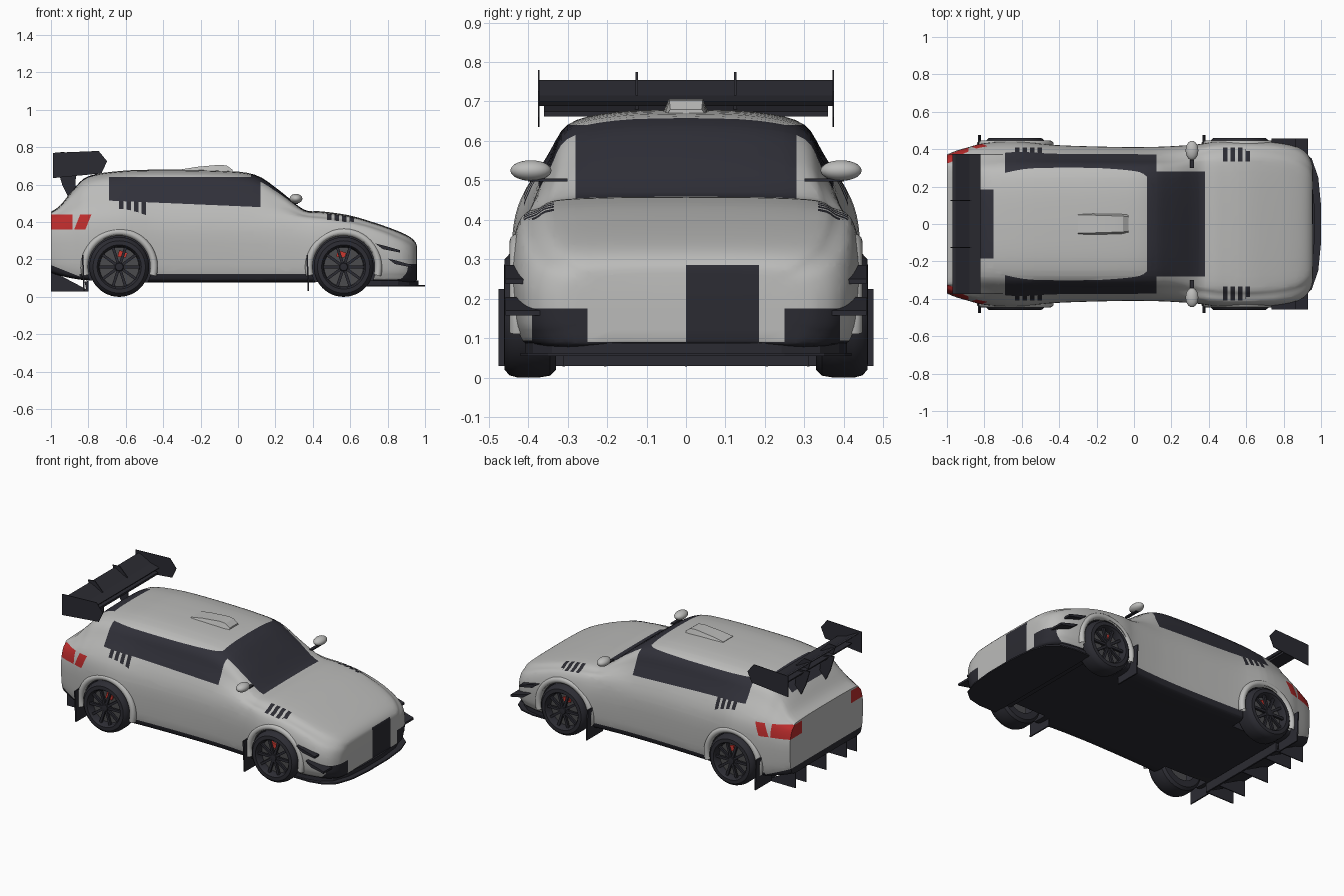
import bpy, bmesh
from math import pi, cos, sin, radians
from mathutils import Vector, Matrix

if "Cube" in bpy.data.objects:
    bpy.data.objects.remove(bpy.data.objects["Cube"])


def material(name, r, g, b):
    m = bpy.data.materials.new(name)
    m.use_nodes = True
    m.diffuse_color = (r, g, b, 1)
    m.node_tree.nodes["Principled BSDF"].inputs["Base Color"].default_value = (r, g, b, 1)
    return m


PAINT = material("silver_paint", .5, .5, .49)
TRIM = material("black_trim", .024, .024, .032)
GLASS = material("dark_glass", .03, .03, .041)
LIGHT = material("red_light", .5, .025, .025)
TYRE = material("tyre_rubber", .026, .026, .034)
DISC = material("brake_disc", .07, .07, .075)
CALIPER = material("caliper_red", .6, .04, .03)


def finish(name, bm, mats, angle=35):
    bmesh.ops.recalc_face_normals(bm, faces=bm.faces)
    me = bpy.data.meshes.new(name)
    bm.to_mesh(me)
    bm.free()
    for m in mats:
        me.materials.append(m)
    ob = bpy.data.objects.new(name, me)
    bpy.context.collection.objects.link(ob)
    bpy.ops.object.select_all(action='DESELECT')
    ob.select_set(True)
    bpy.context.view_layer.objects.active = ob
    if angle:
        bpy.ops.object.shade_smooth_by_angle(angle=radians(angle))
    return ob


def prism(name, pts, lo, hi, mat, axis="y"):
    """Extrude an outline: (x, z) along y, or (x, y) along z."""
    bm = bmesh.new()
    put = (lambda p, h: (p[0], h, p[1])) if axis == "y" else (lambda p, h: (p[0], p[1], h))
    rings = [[bm.verts.new(put(p, h)) for p in pts] for h in (lo, hi)]
    bm.faces.new(rings[0])
    bm.faces.new(rings[1])
    n = len(pts)
    for i in range(n):
        j = (i + 1) % n
        bm.faces.new((rings[0][i], rings[0][j], rings[1][j], rings[1][i]))
    return finish(name, bm, [mat], 0)


def lathe(name, prof, centre, side, mat, start=0, sweep=2 * pi, steps=48):
    """Spin a (radius, offset) profile about the y axis."""
    bm = bmesh.new()
    c = Vector(centre)
    vs = [bm.verts.new(c + Vector((r * cos(start), side * o, r * sin(start)))) for r, o in prof]
    es = [bm.edges.new(p) for p in zip(vs, vs[1:])]
    bmesh.ops.spin(bm, geom=vs + es, cent=c, axis=(0, -1, 0), angle=sweep, steps=steps)
    bmesh.ops.remove_doubles(bm, verts=bm.verts, dist=.0003)
    return finish(name, bm, [mat])


def smooth_path(pts, n):
    """Points on a spline through rows of numbers, first column as parameter if uniform."""
    out = []
    for i in range(len(pts) - 1):
        p = [pts[max(0, min(len(pts) - 1, i + k))] for k in (-1, 0, 1, 2)]
        for s in range(n):
            t = s / n
            out.append([b + .5 * t * (c - a + t * (2 * a - 5 * b + 4 * c - d + t * (3 * (b - c) + d - a)))
                        for a, b, c, d in zip(*p)])
    return out + [list(pts[-1])]


# Body stations: x, half width, bottom, shoulder height, roof half width, top
STATIONS = [
    (-1, .37, .13, .41, .31, .455), (-.95, .39, .115, .42, .30, .49), (-.88, .41, .10, .44, .28, .575),
    (-.8, .43, .09, .45, .285, .645), (-.63, .44, .08, .455, .295, .673), (-.42, .42, .08, .45, .30, .68),
    (-.1, .41, .08, .45, .30, .675), (.09, .41, .08, .44, .30, .653), (.22, .415, .08, .43, .30, .57),
    (.35, .425, .08, .415, .32, .468), (.45, .44, .08, .405, .33, .457), (.6, .442, .08, .385, .34, .435),
    (.75, .435, .08, .345, .33, .39), (.86, .415, .08, .30, .31, .35), (.92, .38, .08, .27, .28, .32),
    (.95, .33, .085, .245, .25, .29), (.957, .28, .095, .22, .2, .265)]


def section(w, b, s, r, t):
    h = t - s
    ctrl = [(0, b), (.5 * w, b), (.88 * w, b), (.97 * w, b + .035), (w, b + .4 * (s - b)),
            (w, b + .75 * (s - b)), (.95 * w, s), (.49 * w + .48 * r, s + .45 * h),
            (r, s + .83 * h), (.6 * r, s + .97 * h), (0, t)]
    half = smooth_path(ctrl, 4)
    return half + [(-y, z) for y, z in half[-2:0:-1]]


bm = bmesh.new()
rings = [[bm.verts.new((x, y, z)) for y, z in section(*rest)] for x, *rest in smooth_path(STATIONS, 4)]
for a, b in zip(rings, rings[1:]):
    for i in range(len(a)):
        j = (i + 1) % len(a)
        bm.faces.new((a[i], a[j], b[j], b[i]))
bm.faces.new(rings[0])
bm.faces.new(rings[-1])
body = finish("body", bm, [PAINT, TRIM, GLASS, LIGHT], 0)

# Wheel wells
WHEELS = [(x, s) for x in (-.635, .565) for s in (-1, 1)]
bm = bmesh.new()
for x, s in WHEELS:
    place = Matrix.Translation((x, s * .45, .16)) @ Matrix.Rotation(pi / 2, 4, 'X')
    bmesh.ops.create_cone(bm, cap_ends=True, segments=48, radius1=.172, radius2=.172, depth=.3, matrix=place)
for f in bm.faces:
    f.material_index = 1
cutter = finish("well_cutter", bm, [PAINT, TRIM], 0)
cutter.hide_render = True
mod = body.modifiers.new("wells", 'BOOLEAN')
mod.object = cutter
mod.operation = 'DIFFERENCE'
mod.solver = 'EXACT'
bpy.context.view_layer.objects.active = body
bpy.ops.object.modifier_apply(modifier=mod.name)
bpy.data.objects.remove(cutter)

# Cut glass, lamp, vent and trim outlines into the body, then colour them by region
SLOTS = [x0 + .04 * i for x0 in (-.635, .475) for i in range(4)]
SLOT = .024
X, Z = (1, 0, 0), (0, 0, 1)
cuts = [((x + d, 0, 0), X) for x in SLOTS for d in (0, SLOT)]
cuts += [((x, 0, 0), X) for x in (-.69, .12, .07, .38, -.885, -.75, -.98)]
cuts += [((0, y * s, 0), (0, 1, 0)) for y in (.28, .335, .41, .25, .185, .39) for s in (-1, 1)]
cuts += [((0, 0, z), Z) for z in (.64, .36, .44, .285, .09, .175, .122)]
cuts += [((0, 0, .485), (.043, 0, 1)), ((-1, 0, .17), (.4, 0, 1)), ((0, 0, 0), (0, 1, 0))]
cuts += [((x, 0, .4), (1, 0, -.4)) for x in (-.86, -.80)]


def region(c, n):
    x, y, z = c
    ay = abs(y)
    if n.z < -.6 or (z < .122 and -.85 < x < .42) or z < .17 - .4 * (x + 1):
        return 1
    if x > .85 and ((0 < y < .185 and .09 < z < .285) or (.25 < ay < .39 and z < .175) or z < .09):
        return 1
    if -.69 < x < .12 and .485 - .043 * x < z < .64 and ay > .25:
        return 2
    if (.07 < x < .38 and ay < .28 and z > .44) or (-.885 < x < -.75 and ay < .185 and z > .5):
        return 2
    if z > .4 and .335 < ay < .41 and any(s < x < s + SLOT for s in SLOTS):
        return 1
    if .36 < z < .44 and ay > .25 and (x < -.885 or -.86 < x - .4 * (z - .4) < -.80):
        return 3
    return 0


bm = bmesh.new()
bm.from_mesh(body.data)
for co, no in cuts:
    bmesh.ops.bisect_plane(bm, geom=bm.verts[:] + bm.edges[:] + bm.faces[:], dist=1e-5,
                           plane_co=co, plane_no=no)
for f in bm.faces:
    if f.material_index == 0:
        f.material_index = region(f.calc_center_median(), f.normal)
bm.to_mesh(body.data)
bm.free()
bpy.ops.object.select_all(action='DESELECT')
body.select_set(True)
bpy.ops.object.shade_smooth_by_angle(angle=radians(40))

# Wheels with flared arches
for x, s in WHEELS:
    tag = ("front" if x > 0 else "rear") + ("_left" if s > 0 else "_right")
    c = (x, s * .395, .16)
    lathe(tag + "_tyre", [(.1, -.065), (.14, -.065), (.155, -.05), (.16, -.02), (.16, .03), (.154, .052),
                          (.14, .065), (.118, .066), (.11, .055), (.105, .02)], c, s, TYRE)
    lathe(tag + "_brake_disc", [(0, .02), (.107, .02)], c, s, DISC)
    lathe(tag + "_hub", [(0, .058), (.02, .056), (.026, .045), (.026, .02)], c, s, TRIM, steps=20)
    bm = bmesh.new()
    for i in range(10):
        m = (Matrix.Translation((x, s * .439, .16)) @ Matrix.Rotation(i * pi / 5, 4, 'Y')
             @ Matrix.Translation((.063, 0, 0)) @ Matrix.Diagonal((.092, .014, .015, 1)))
        bmesh.ops.create_cube(bm, size=1, matrix=m)
    finish(tag + "_spokes", bm, [TRIM], 0)
    prism(tag + "_caliper", [(x - .03 * (x > 0) - .01, .215), (x + .035 - .03 * (x > 0), .21),
                             (x + .045 - .03 * (x > 0), .235), (x - .03 * (x > 0), .25)],
          s * .416, s * .428, CALIPER)
    lip = [(.186 + .02 * cos(a), .03 + .022 * sin(a)) for a in (k * pi / 6 for k in range(13))]
    lathe(tag + "_arch_flare", lip, c, s, PAINT, radians(-14), radians(208), 36)
    # Mud flap behind each wheel
    fx = -.835 if x < 0 else .365
    prism(tag + "_mud_flap", [(fx, .225), (fx + .008, .225), (fx + .016, .03), (fx + .008, .03)],
          s * .31, s * .475, TRIM)

for s, tag in ((1, "left"), (-1, "right")):
    # Door mirrors
    bm = bmesh.new()
    bmesh.ops.create_uvsphere(bm, u_segments=24, v_segments=14, radius=1,
                              matrix=Matrix.Translation((.31, s * .393, .525)) @ Matrix.Diagonal((.034, .052, .026, 1)))
    finish(tag + "_mirror", bm, [PAINT], 60)
    prism(tag + "_mirror_stalk", [(.30, .497), (.32, .497), (.32, .505), (.30, .505)], s * .30, s * .4, TRIM)
    # Bumper canards
    for x, z in ((.735, .285), (.80, .205)):
        prism(tag + "_canard", [(x, z), (x + .05, z - .012), (x + .13, z - .035), (x + .13, z - .048),
                                (x + .04, z - .03)], s * .37, s * .458, TRIM)
    # Wing end plates, top fins and struts
    prism(tag + "_wing_end_plate", [(-.99, .77), (-.745, .78), (-.70, .725), (-.73, .66), (-.99, .635)],
          s * .371, s * .375, TRIM)
    prism(tag + "_wing_fin", [(-.98, .77), (-.93, .775), (-.87, .715), (-.96, .715)], s * .122, s * .128, TRIM)
    prism(tag + "_wing_strut", [(-.97, .70), (-.86, .69), (-.87, .61), (-.86, .54), (-.90, .52), (-.94, .60)],
          s * .121, s * .129, TRIM)

# Rear wing planes
prism("wing_main_plane", [(-.97, .755), (-.955, .755), (-.88, .715), (-.82, .70), (-.83, .688), (-.90, .695)],
      -.372, .372, TRIM)
prism("wing_lower_plane", [(-.93, .688), (-.82, .675), (-.82, .662), (-.92, .672)], -.36, .36, TRIM)

# Roof scoop, narrowing toward the top
bm = bmesh.new()
loops = [[bm.verts.new((x, y, z)) for y, z in ((-w, .66), (-.75 * w, t), (.75 * w, t), (w, .66))]
         for x, w, t in ((-.30, .066, .682), (-.22, .063, .695), (-.10, .058, .706), (-.06, .056, .702), (-.03, .053, .68))]
for a, b in zip(loops, loops[1:]):
    for i in range(3):
        bm.faces.new((a[i], a[i + 1], b[i + 1], b[i]))
bm.faces.new(loops[0])
bm.faces.new(loops[-1])
finish("roof_scoop", bm, [PAINT], 30)

# Front splitter
edge = [(.68, .42), (.80, .42), (.89, .40), (.95, .35), (.985, .25), (1, .1)]
prism("front_splitter", edge + [(x, -y) for x, y in reversed(edge)], .055, .063, TRIM, "z")
lip = [(x - .035, y * .97) for x, y in edge]
prism("splitter_mount", lip + [(x, -y) for x, y in reversed(lip)], .063, .088, TRIM, "z")

# Rear diffuser
prism("diffuser_panel", [(-.82, .08), (-.81, .03), (-.80, .03), (-.80, .085)], -.31, .31, TRIM)
for y in (-.31, -.205, 0, .205, .31):
    prism("diffuser_fin", [(-1, .14), (-.80, .035), (-.80, .028), (-1, .028)], y - .003, y + .003, TRIM)
